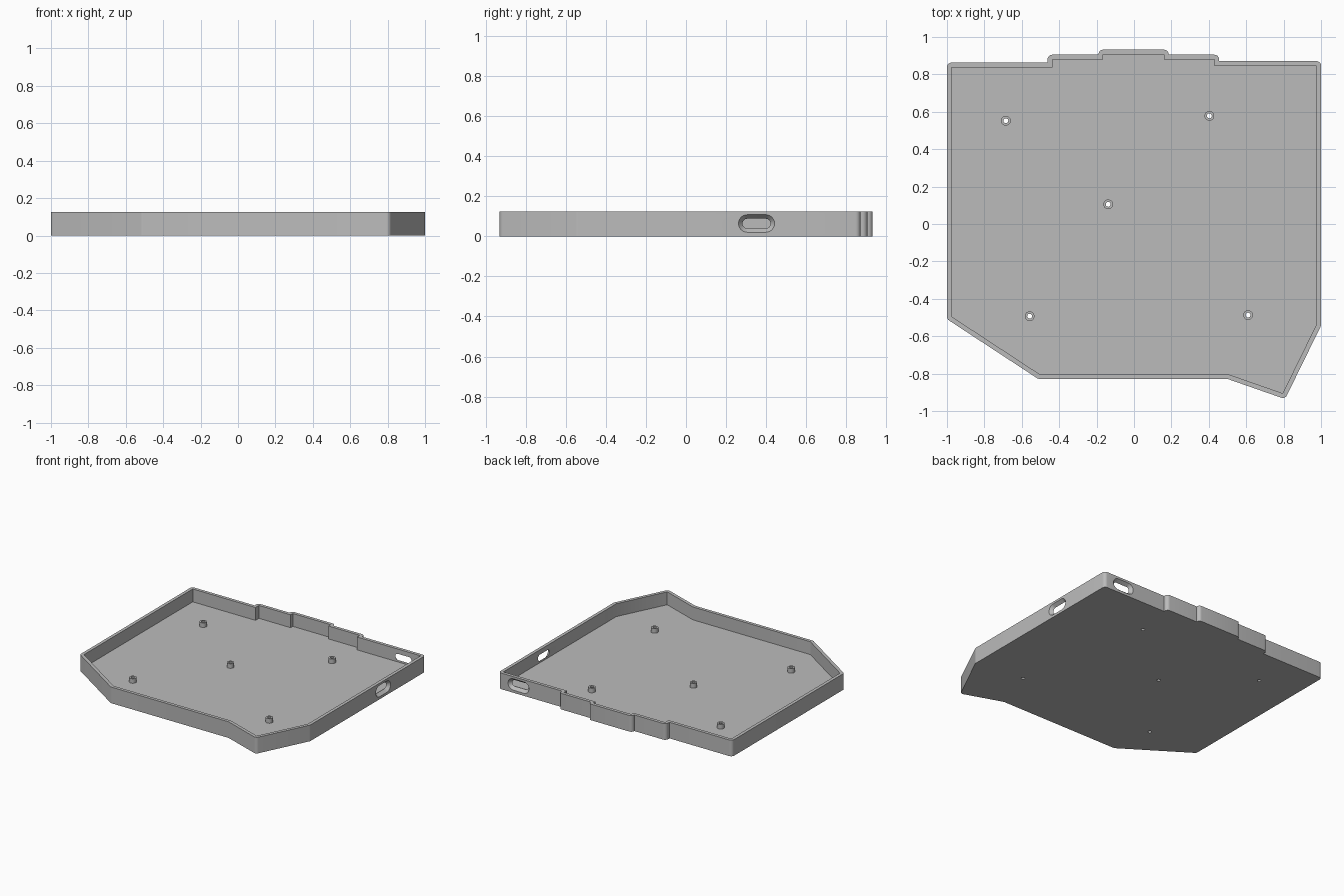
import bpy, bmesh, math
from mathutils import Vector

WALL, FLOOR, HEIGHT = 0.025, 0.025, 0.125

scene = bpy.context.scene
if "Cube" in bpy.data.objects:
    bpy.data.objects.remove(bpy.data.objects["Cube"], do_unlink=True)

grey = bpy.data.materials.new("plain_grey")
grey.use_nodes = True
colour = (0.5, 0.5, 0.5, 1)
grey.diffuse_color = colour
grey.node_tree.nodes["Principled BSDF"].inputs["Base Color"].default_value = colour


def loft(name, lower, upper):
    """Closed solid between two matching loops of points."""
    bm = bmesh.new()
    a = [bm.verts.new(p) for p in lower]
    b = [bm.verts.new(p) for p in upper]
    bm.faces.new(a)
    bm.faces.new(b)
    for i in range(len(a)):
        j = (i + 1) % len(a)
        bm.faces.new((a[i], a[j], b[j], b[i]))
    bmesh.ops.recalc_face_normals(bm, faces=bm.faces)
    mesh = bpy.data.meshes.new(name)
    bm.to_mesh(mesh)
    bm.free()
    mesh.materials.append(grey)
    obj = bpy.data.objects.new(name, mesh)
    scene.collection.objects.link(obj)
    return obj


def prism(name, outline, z0, z1):
    return loft(name, [(x, y, z0) for x, y in outline], [(x, y, z1) for x, y in outline])


def circle(cx, cy, r, n=24):
    return [(cx + r * math.cos(math.tau * i / n), cy + r * math.sin(math.tau * i / n))
            for i in range(n)]


def cut(target, cutter):
    """Subtract the cutter, then discard it."""
    cutter.hide_render = True
    bpy.context.view_layer.objects.active = target
    mod = target.modifiers.new("cut", 'BOOLEAN')
    mod.operation, mod.solver, mod.object = 'DIFFERENCE', 'EXACT', cutter
    bpy.ops.object.modifier_apply(modifier=mod.name)
    bpy.data.objects.remove(cutter, do_unlink=True)


def offset_round(points, r, steps=6):
    """Offset a clockwise outline outwards: arcs at convex corners, mitres at concave ones."""
    pts = [Vector(p) for p in points]
    out = []
    for i, p in enumerate(pts):
        d0 = (p - pts[i - 1]).normalized()
        d1 = (pts[(i + 1) % len(pts)] - p).normalized()
        n0, n1 = Vector((-d0.y, d0.x)), Vector((-d1.y, d1.x))
        turn = math.atan2(d0.x * d1.y - d0.y * d1.x, d0.dot(d1))
        if turn < 0:
            start = math.atan2(n0.y, n0.x)
            for k in range(steps + 1):
                a = start + turn * k / steps
                out.append((p.x + r * math.cos(a), p.y + r * math.sin(a)))
        else:
            m = (n0 + n1) * (r / (1 + n0.dot(n1)))
            out.append((p.x + m.x, p.y + m.y))
    return out


# Tray shell
inner = [(-.975, .838), (-.437, .838), (-.437, .88), (-.165, .88), (-.165, .907),
         (.16, .907), (.16, .88), (.43, .88), (.43, .846), (.975, .846),
         (.975, -.538), (.795, -.905), (.503, -.803), (-.505, -.803), (-.975, -.495)]
tray = prism("tray", offset_round(inner, WALL), 0, HEIGHT)
cut(tray, prism("cavity_cutter", inner, FLOOR, HEIGHT + 0.1))


# Flared port openings in the right and back walls
def port(name, centre, wall_outer, on_back):
    def ring(depth):
        r = 0.044 - 0.8 * depth
        pts = []
        for i in range(26):
            side = 1 if i < 13 else -1
            a = -math.pi / 2 + math.pi * (i if i < 13 else i - 1) / 12
            u = centre + side * 0.046 + r * math.cos(a)
            z = 0.064 + r * math.sin(a)
            w = wall_outer - depth
            pts.append((u, w, z) if on_back else (w, u, z))
        return pts
    return loft(name, ring(-0.005), ring(WALL + 0.005))


cut(tray, port("side_port_cutter", 0.352, 1.0, False))
cut(tray, port("back_port_cutter", 0.828, 0.871, True))

# Hollow standoffs with screw holes through the floor
spots = [(-.685, .552), (.403, .578), (-.138, .105), (-.558, -.493), (.61, -.487)]
posts = []
for i, (x, y) in enumerate(spots):
    post = prism(f"standoff_{i + 1}", circle(x, y, 0.026), FLOOR, 0.06)
    for target in (tray, post):
        cut(target, prism("screw_hole_cutter", circle(x, y, 0.013), -0.1, 0.2))
    posts.append(post)

# Smooth curved walls, keep hard edges
bpy.ops.object.select_all(action='DESELECT')
for obj in [tray] + posts:
    obj.select_set(True)
bpy.context.view_layer.objects.active = tray
bpy.ops.object.shade_smooth_by_angle(angle=math.radians(30))
